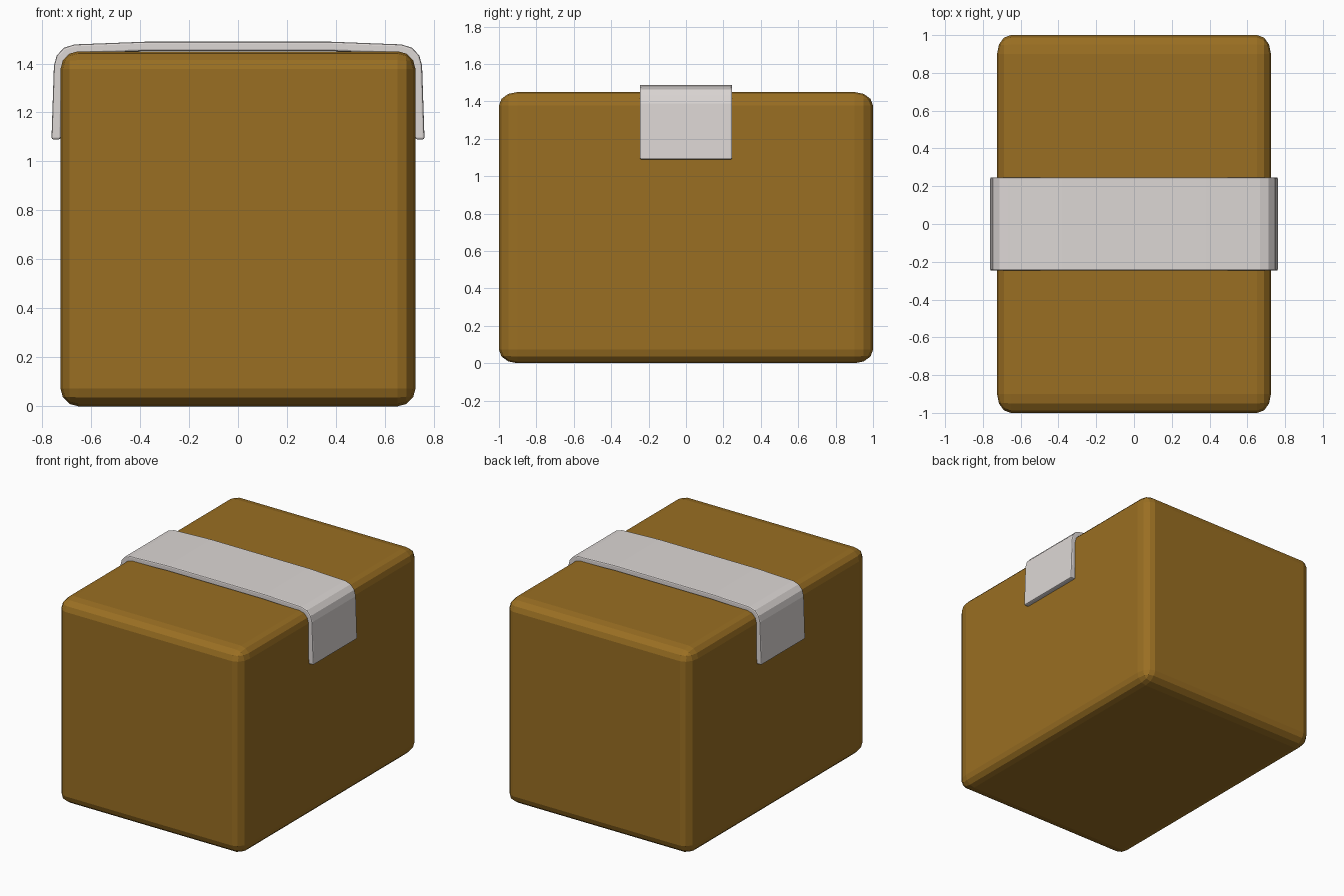
import bpy, bmesh

if "Cube" in bpy.data.objects:
    bpy.data.objects.remove(bpy.data.objects["Cube"])


def material(name, rgb):
    mat = bpy.data.materials.new(name)
    mat.diffuse_color = (*rgb, 1)
    mat.use_nodes = True
    mat.node_tree.nodes["Principled BSDF"].inputs["Base Color"].default_value = mat.diffuse_color
    return mat


def add_object(name, bm, mat):
    mesh = bpy.data.meshes.new(name)
    bmesh.ops.recalc_face_normals(bm, faces=bm.faces)
    bm.to_mesh(mesh)
    bm.free()
    mesh.materials.append(mat)
    obj = bpy.data.objects.new(name, mesh)
    bpy.context.collection.objects.link(obj)
    return obj


# Cardboard box: rounded cube squashed in x and z, so the rounding squashes too
bm = bmesh.new()
bmesh.ops.create_cube(bm, size=2)
bmesh.ops.bevel(bm, geom=bm.edges[:], offset=0.1, segments=3, profile=0.5,
                affect='EDGES')
bmesh.ops.scale(bm, vec=(0.725, 1, 0.725), verts=bm.verts)
bmesh.ops.translate(bm, vec=(0, 0, 0.725), verts=bm.verts)
add_object("box", bm, material("cardboard", (0.32, 0.157, 0.016)))

# Tape: right half of the section, mirrored, then extruded along y
outer = [(0.762, 1.09), (0.752, 1.39), (0.741, 1.432), (0.712, 1.464),
         (0.668, 1.478), (0.38, 1.489)]
inner = [(0.724, 1.09), (0.713, 1.385), (0.705, 1.412), (0.690, 1.431),
         (0.660, 1.440), (0.38, 1.451)]
mirror = lambda pts: [(-x, z) for x, z in reversed(pts)]
section = outer + mirror(outer) + list(reversed(inner + mirror(inner)))
half = len(section) // 2
bm = bmesh.new()
rings = [[bm.verts.new((x, y, z)) for x, z in section] for y in (-0.247, 0.247)]
n = len(section)
for i in range(n):
    j = (i + 1) % n
    bm.faces.new((rings[0][i], rings[0][j], rings[1][j], rings[1][i]))
for ring in rings:
    for i in range(half - 1):
        bm.faces.new((ring[i], ring[i + 1], ring[n - 2 - i], ring[n - 1 - i]))
tape = add_object("tape", bm, material("tape_grey", (0.72, 0.68, 0.665)))
bevel = tape.modifiers.new("soft_edges", 'BEVEL')
bevel.width = 0.008
bevel.segments = 2
bevel.limit_method = 'ANGLE'
bevel.angle_limit = 1.0
